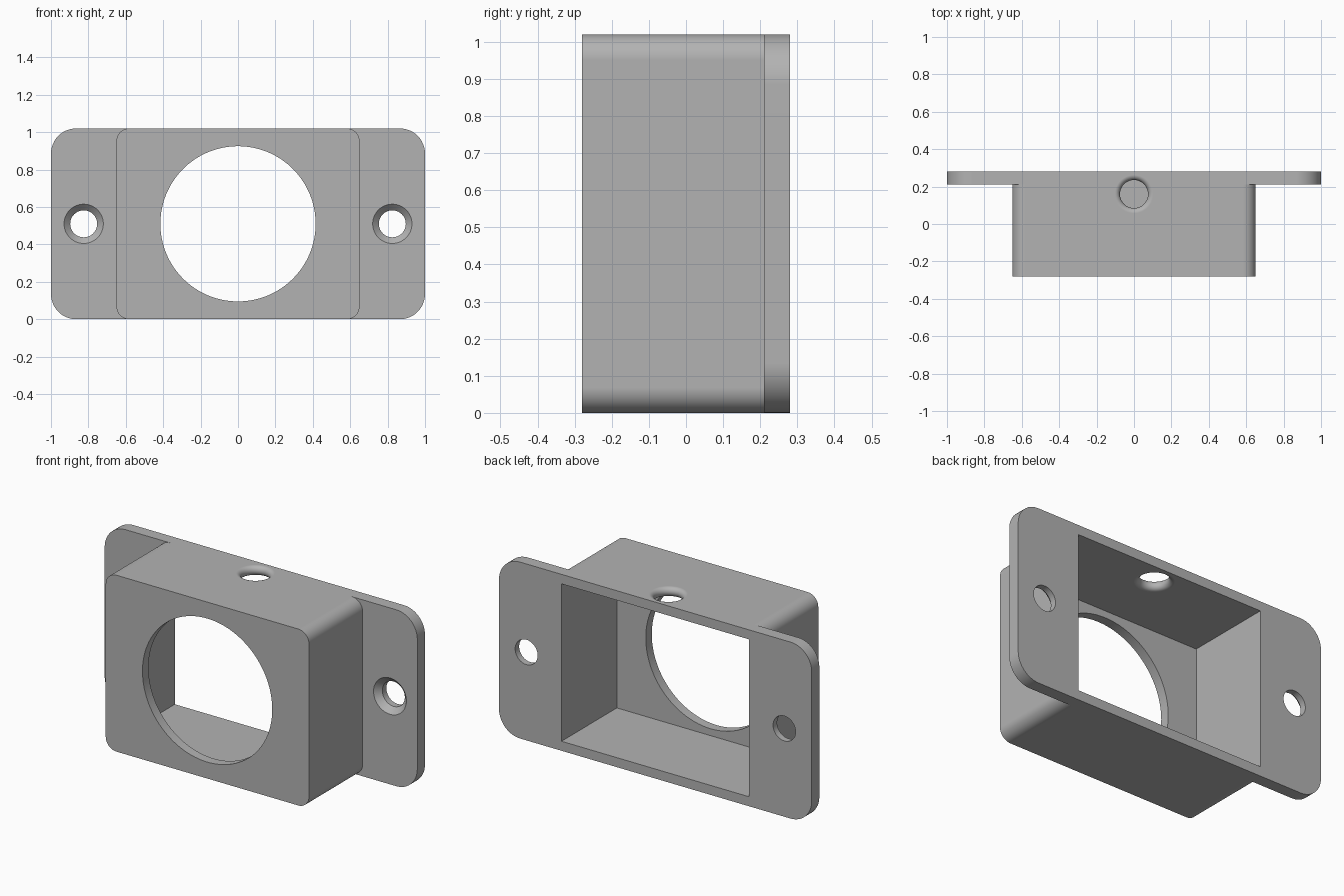
import bpy, bmesh, math
from mathutils import Matrix, Vector

cube = bpy.data.objects.get("Cube")
if cube:
    bpy.data.objects.remove(cube, do_unlink=True)

HEIGHT, WALL = 1.02, 0.055
MID = HEIGHT / 2
FRONT, STEP, BACK = -0.28, 0.21, 0.28

grey = bpy.data.materials.new("plain grey")
grey.use_nodes = True
grey.diffuse_color = (0.45, 0.45, 0.45, 1)
grey.node_tree.nodes["Principled BSDF"].inputs["Base Color"].default_value = grey.diffuse_color


def make_object(name, bm):
    bmesh.ops.recalc_face_normals(bm, faces=bm.faces)
    mesh = bpy.data.meshes.new(name)
    bm.to_mesh(mesh)
    bm.free()
    mesh.materials.append(grey)
    obj = bpy.data.objects.new(name, mesh)
    bpy.context.collection.objects.link(obj)
    return obj


def rounded_block(name, half_width, y0, y1, z0, z1, radius=0, steps=12):
    """Rectangle in the xz plane with rounded corners, extruded along y."""
    bm = bmesh.new()
    points = []
    for k, (sx, top) in enumerate(((1, 1), (-1, 1), (-1, 0), (1, 0))):
        cx = sx * (half_width - radius)
        cz = z1 - radius if top else z0 + radius
        for i in range(steps + 1 if radius else 1):
            a = math.pi / 2 * (k + i / steps)
            points.append((cx + radius * math.cos(a), y0, cz + radius * math.sin(a)))
    face = bm.faces.new([bm.verts.new(p) for p in points])
    extruded = bmesh.ops.extrude_face_region(bm, geom=[face])["geom"]
    moved = [v for v in extruded if isinstance(v, bmesh.types.BMVert)]
    bmesh.ops.translate(bm, verts=moved, vec=(0, y1 - y0, 0))
    return make_object(name, bm)


def turned_cutter(name, profile, matrix, sides=64):
    """Closed solid of revolution from (radius, height) pairs."""
    bm = bmesh.new()
    rings = [[bm.verts.new((r * math.cos(math.tau * i / sides),
                            r * math.sin(math.tau * i / sides), h))
              for i in range(sides)] for r, h in profile]
    for a, b in zip(rings, rings[1:]):
        for i in range(sides):
            j = (i + 1) % sides
            bm.faces.new((a[i], a[j], b[j], b[i]))
    bm.faces.new(rings[0])
    bm.faces.new(rings[-1])
    bm.transform(matrix)
    return make_object(name, bm)


def combine(target, tool, operation):
    mod = target.modifiers.new(operation.lower(), "BOOLEAN")
    mod.operation, mod.solver, mod.object = operation, "EXACT", tool
    bpy.context.view_layer.objects.active = target
    bpy.ops.object.modifier_apply(modifier=mod.name)
    bpy.data.objects.remove(tool, do_unlink=True)


# Box shell joined to the rear mounting flange
housing = rounded_block("mounting_housing", 0.65, FRONT, 0.25, 0, HEIGHT, 0.068)
flange = rounded_block("flange", 1.0, STEP, BACK, 0, HEIGHT, 0.135)
combine(housing, flange, "UNION")

# Cavity open at the back
cavity = rounded_block("cavity", 0.6, FRONT + WALL, BACK + 0.1, WALL, HEIGHT - WALL)
combine(housing, cavity, "DIFFERENCE")

# Large round front opening
to_back = Matrix.Rotation(-math.pi / 2, 4, "X")
opening = turned_cutter("front_opening", [(0.415, -0.1), (0.415, 0.1)],
                        Matrix.Translation((0, FRONT, MID)) @ to_back, 128)
combine(housing, opening, "DIFFERENCE")

# Countersunk screw holes
for side in (-1, 1):
    screw = turned_cutter("screw_hole",
                          [(0.125, -0.02), (0.105, 0), (0.072, 0.033), (0.072, 0.15)],
                          Matrix.Translation((side * 0.825, STEP, MID)) @ to_back)
    combine(housing, screw, "DIFFERENCE")

# Cable hole in the top wall, rounded over on both rims
half = WALL / 2
lip = [(0.075 + half * (1 - math.cos(a)), half * math.sin(a))
       for a in (math.pi * (i / 12 - 0.5) for i in range(13))]
end = lip[0][0]
cable = turned_cutter("cable_hole", [(end, -half - 0.05)] + lip + [(end, half + 0.05)],
                      Matrix.Translation((0, 0.16, HEIGHT - half)))
combine(housing, cable, "DIFFERENCE")

# Smooth rounded corners, crisp edges, clean flat faces
bpy.ops.object.select_all(action="DESELECT")
housing.select_set(True)
bpy.context.view_layer.objects.active = housing
bpy.ops.object.shade_smooth_by_angle(angle=math.radians(30))
weighted = housing.modifiers.new("clean_normals", "WEIGHTED_NORMAL")
weighted.keep_sharp = True
